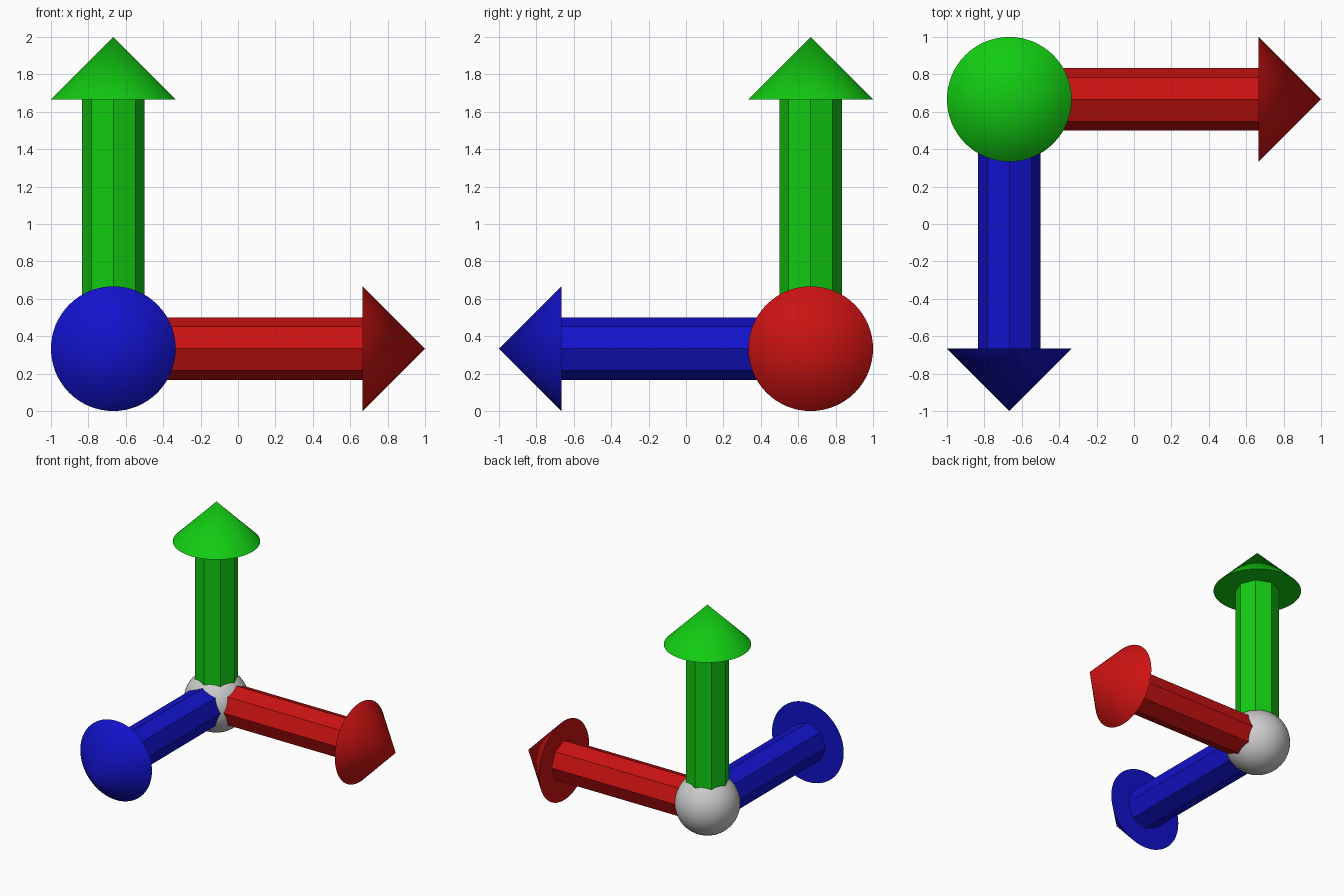
import bpy, math
from mathutils import Matrix, Vector

if "Cube" in bpy.data.objects:
    bpy.data.objects.remove(bpy.data.objects["Cube"])

ORIGIN = Vector((-2 / 3, 2 / 3, 1 / 3))
SHAFT_R, SHAFT_LEN = 1 / 6, 4 / 3
HEAD_R, HEAD_LEN = 1 / 3, 1 / 3
BALL_R = 0.25


def material(name, rgb):
    m = bpy.data.materials.new(name)
    m.diffuse_color = (*rgb, 1)
    m.use_nodes = True
    m.node_tree.nodes["Principled BSDF"].inputs["Base Color"].default_value = m.diffuse_color
    return m


def finish(name, mat, smooth):
    ob = bpy.context.object
    ob.name = ob.data.name = name
    ob.data.materials.append(mat)
    if smooth:
        bpy.ops.object.shade_smooth_by_angle(angle=math.radians(30))
    return ob


def arrow(name, rotation, mat):
    # Octagonal shaft with flat sides, starting at the ball's centre
    bpy.ops.mesh.primitive_cylinder_add(vertices=8, radius=SHAFT_R, depth=SHAFT_LEN)
    shaft = finish(name + "_shaft", mat, False)
    # Round pointed head with a flat base
    bpy.ops.mesh.primitive_cone_add(vertices=64, radius1=HEAD_R, radius2=0, depth=HEAD_LEN)
    head = finish(name + "_head", mat, True)
    for ob, along in ((shaft, SHAFT_LEN / 2), (head, SHAFT_LEN + HEAD_LEN / 2)):
        ob.matrix_world = (Matrix.Translation(ORIGIN) @ rotation
                           @ Matrix.Translation((0, 0, along)))


# Three arrows: up, right and forward
quarter = math.pi / 2
arrow("up_arrow", Matrix.Identity(4), material("green", (0.006, 0.6, 0.006)))
arrow("right_arrow", Matrix.Rotation(quarter, 4, 'Y'), material("red", (0.6, 0.006, 0.006)))
arrow("front_arrow", Matrix.Rotation(quarter, 4, 'X'), material("blue", (0.006, 0.006, 0.6)))

# Ball joining the shafts
bpy.ops.mesh.primitive_uv_sphere_add(segments=48, ring_count=24, radius=BALL_R, location=ORIGIN)
finish("centre_ball", material("light grey", (0.6, 0.6, 0.6)), True)
